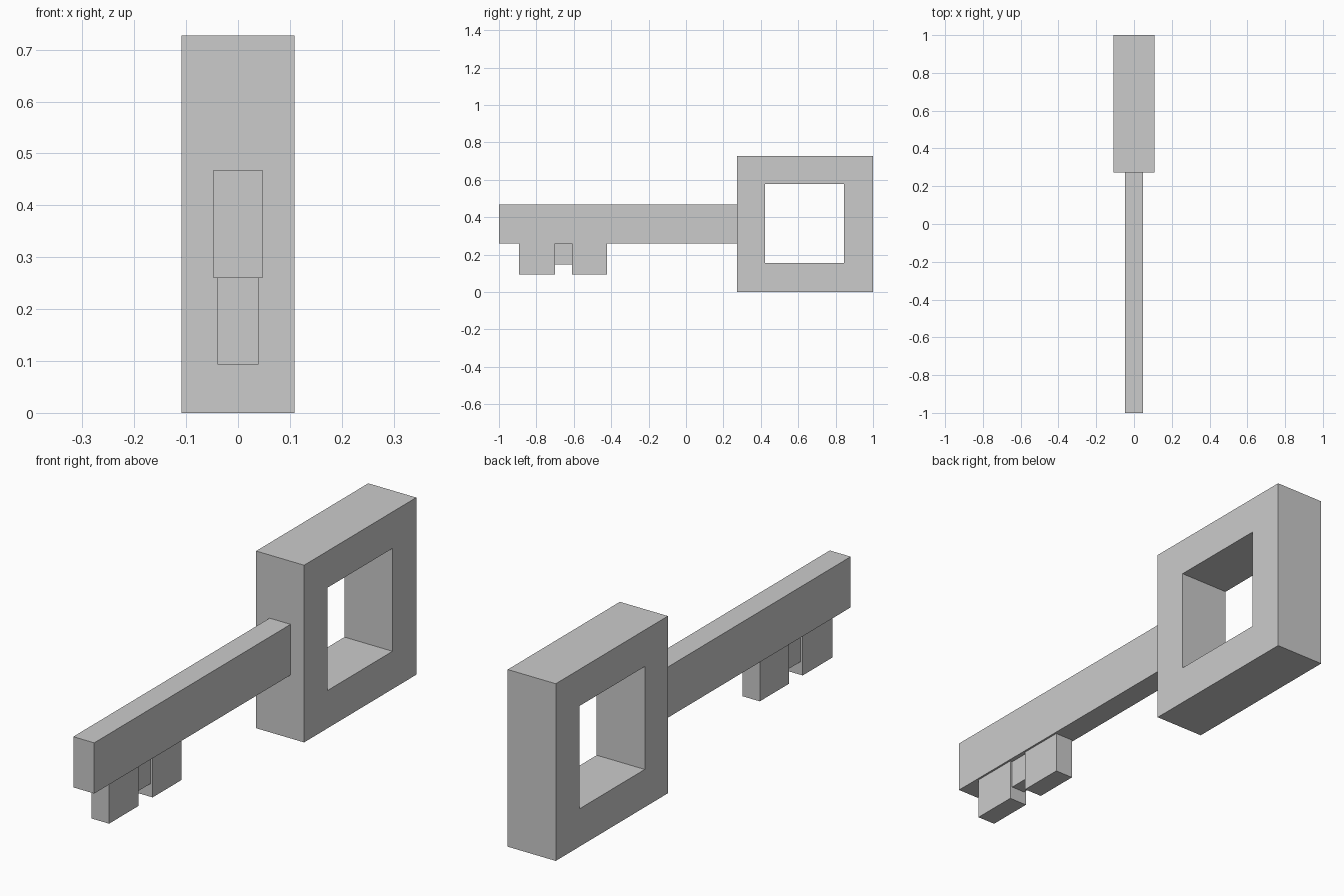
import bpy, bmesh

if "Cube" in bpy.data.objects:
    bpy.data.objects.remove(bpy.data.objects["Cube"])


def finish(name, bm):
    bmesh.ops.recalc_face_normals(bm, faces=bm.faces)
    mesh = bpy.data.meshes.new(name)
    bm.to_mesh(mesh)
    bm.free()
    obj = bpy.data.objects.new(name, mesh)
    bpy.context.collection.objects.link(obj)
    return obj


def box(name, half_x, y0, y1, z0, z1):
    bm = bmesh.new()
    bmesh.ops.create_cube(bm, size=1)
    for v in bm.verts:
        v.co = (half_x * 2 * v.co.x,
                (y0 + y1) / 2 + v.co.y * (y1 - y0),
                (z0 + z1) / 2 + v.co.z * (z1 - z0))
    return finish(name, bm)


def square_frame(name, half_x, outer, inner):
    # Four mitred side faces, extruded across the thickness
    bm = bmesh.new()
    loops = []
    for y0, y1, z0, z1 in (outer, inner):
        loops.append([bm.verts.new((-half_x, y, z))
                      for y, z in ((y0, z0), (y1, z0), (y1, z1), (y0, z1))])
    a, b = loops
    faces = [bm.faces.new((a[i], a[(i + 1) % 4], b[(i + 1) % 4], b[i]))
             for i in range(4)]
    geom = bmesh.ops.extrude_face_region(bm, geom=faces, use_keep_orig=True)["geom"]
    verts = [g for g in geom if isinstance(g, bmesh.types.BMVert)]
    bmesh.ops.translate(bm, verts=verts, vec=(2 * half_x, 0, 0))
    return finish(name, bm)


# Square handle with a window
square_frame("key_handle", 0.109, (0.273, 1.0, 0.0, 0.727), (0.423, 0.846, 0.155, 0.577))

# Long shaft
box("key_shaft", 0.0475, -1.0, 0.273, 0.26, 0.468)

# Two teeth joined by a shorter, thinner web
for name, half_x, y0, y1, z0 in (
        ("front_tooth", 0.0395, -0.892, -0.70, 0.093),
        ("rear_tooth", 0.0395, -0.61, -0.422, 0.093),
        ("tooth_web", 0.030, -0.70, -0.61, 0.147)):
    box(name, half_x, y0, y1, z0, 0.26)
